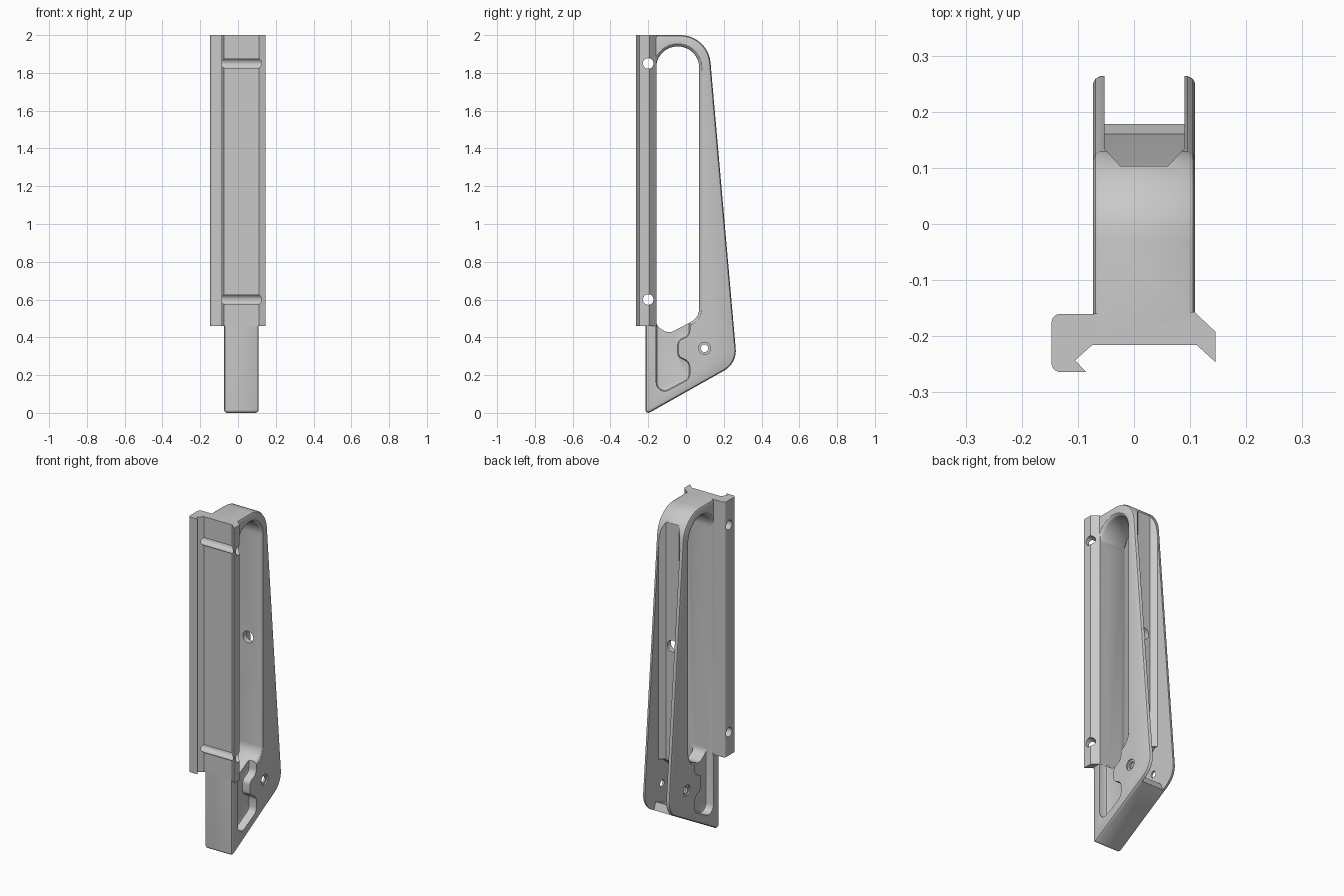
import bpy, bmesh, math
from mathutils import Vector

cube = bpy.data.objects.get("Cube")
if cube:
    bpy.data.objects.remove(cube)

grey = bpy.data.materials.new("plain_grey")
grey.use_nodes = True
grey.diffuse_color = (0.58, 0.58, 0.58, 1)
grey.node_tree.nodes["Principled BSDF"].inputs["Base Color"].default_value = grey.diffuse_color


def rounded(points, steps=10):
    """Counter-clockwise outline from (a, b, corner radius) points."""
    area = sum(p[0] * q[1] - q[0] * p[1] for p, q in zip(points, points[1:] + points[:1]))
    if area < 0:
        points = points[::-1]
    out = []
    for i, (a, b, r) in enumerate(points):
        p = Vector((a, b))
        u = (Vector(points[i - 1][:2]) - p).normalized()
        v = (Vector(points[(i + 1) % len(points)][:2]) - p).normalized()
        if r == 0:
            out.append(p)
            continue
        half = u.angle(v) / 2
        centre = p + (u + v).normalized() * r / math.sin(half)
        start = p + u * r / math.tan(half) - centre
        end = p + v * r / math.tan(half) - centre
        a0 = math.atan2(start.y, start.x)
        turn = (math.atan2(end.y, end.x) - a0 + math.pi) % math.tau - math.pi
        for k in range(steps + 1):
            t = a0 + turn * k / steps
            out.append(centre + Vector((math.cos(t), math.sin(t))) * r)
    return out


def offset(outline, d):
    """Move a counter-clockwise outline outward by d."""
    out = []
    for i, p in enumerate(outline):
        e = (p - outline[i - 1]).normalized()
        f = (outline[(i + 1) % len(outline)] - p).normalized()
        n, m = Vector((e.y, -e.x)), Vector((f.y, -f.x))
        out.append(p + (n + m) * d / (1 + n.dot(m)))
    return out


def loft(name, outline, sections, axis="X"):
    """Solid through offset copies of an outline at (position, offset) sections."""
    bm = bmesh.new()
    rings = []
    for pos, d in sections:
        ring = offset(outline, d)
        rings.append([bm.verts.new((pos, p.x, p.y) if axis == "X" else (p.x, p.y, pos))
                      for p in ring])
    for low, high in zip(rings, rings[1:]):
        for i in range(len(low)):
            bm.faces.new((low[i - 1], low[i], high[i], high[i - 1]))
    bm.faces.new(rings[0][::-1])
    bm.faces.new(rings[-1])
    bmesh.ops.recalc_face_normals(bm, faces=bm.faces)
    mesh = bpy.data.meshes.new(name)
    bm.to_mesh(mesh)
    bm.free()
    mesh.materials.append(grey)
    obj = bpy.data.objects.new(name, mesh)
    bpy.context.collection.objects.link(obj)
    return obj


def circle(a, b, r, n=32):
    return [Vector((a + r * math.cos(math.tau * i / n), b + r * math.sin(math.tau * i / n)))
            for i in range(n)]


def combine(target, tool, operation="DIFFERENCE"):
    mod = target.modifiers.new("shape", "BOOLEAN")
    mod.operation, mod.solver, mod.object = operation, "EXACT", tool
    bpy.context.view_layer.objects.active = target
    bpy.ops.object.modifier_apply(modifier=mod.name)
    bpy.data.objects.remove(tool)


LEFT, RIGHT = -0.073, 0.109

# Body with softly rounded side edges
side = rounded([(-0.215, -0.011, 0.016), (-0.215, 2, 0), (0.117, 2, 0.16), (0.27, 0.262, 0.12)])
body = loft("grip_frame", side, [(LEFT, -0.013), (LEFT + 0.004, -0.005), (LEFT + 0.013, 0),
                                 (RIGHT - 0.013, 0), (RIGHT - 0.004, -0.005), (RIGHT, -0.013)])

# Long finger opening with flared rims
opening = rounded([(-0.158, 1.94, 0.113), (0.07, 1.94, 0.113), (0.07, 0.505, 0.08),
                   (-0.09, 0.42, 0.05), (-0.158, 0.46, 0.05)], 14)
combine(body, loft("opening_cutter", opening,
                   [(LEFT - 0.01, 0.024), (LEFT, 0.014), (LEFT + 0.006, 0.005), (LEFT + 0.016, 0),
                    (RIGHT - 0.016, 0), (RIGHT - 0.006, 0.005), (RIGHT, 0.014),
                    (RIGHT + 0.01, 0.024)]))

# Lower pocket on each side, leaving a central web
pocket = rounded([(-0.158, 0.5, 0), (-0.158, 0.085, 0.045), (0.02, 0.18, 0.04),
                  (0.02, 0.27, 0.04), (-0.04, 0.3, 0.03), (-0.04, 0.38, 0.03),
                  (0.02, 0.41, 0.04), (0.02, 0.5, 0)], 6)
for face, inward in ((LEFT, 1), (RIGHT, -1)):
    combine(body, loft("pocket_cutter", pocket,
                       [(face - inward * 0.02, 0), (face + inward * 0.04, 0),
                        (face + inward * 0.047, -0.004), (face + inward * 0.05, -0.012)]))

# Front clamping rail: rounded jaw on one side, angled lip on the other
rail = rounded([(-0.075, -0.216, 0), (-0.105, -0.243, 0), (-0.085, -0.264, 0),
                (-0.147, -0.264, 0.016), (-0.147, -0.16, 0.016), (-0.073, -0.16, 0),
                (0.108, -0.157, 0), (0.145, -0.192, 0), (0.145, -0.246, 0), (0.112, -0.216, 0)], 6)
combine(body, loft("rail", rail, [(0.46, 0), (2, 0)], "Z"), "UNION")

# Cross grooves through the rail
for z in (0.6, 1.85):
    combine(body, loft("groove_cutter", circle(-0.2, z, 0.028), [(-0.3, 0), (0.3, 0)]))

# Rear channel with chamfered floor
channel = rounded([(-0.053, 0.4, 0), (-0.053, 0.135, 0), (-0.024, 0.103, 0),
                   (0.06, 0.103, 0), (0.09, 0.135, 0), (0.09, 0.4, 0)])
combine(body, loft("channel_cutter", channel, [(0.4, 0), (2.1, 0)], "Z"))

# Wider hollow around the pivot
hollow = rounded([(0.4, 0.5, 0), (0.11, 0.5, 0), (0.035, 0.44, 0.03), (0.035, 0.2, 0.03),
                  (0.16, 0.255, 0), (0.19, 0.18, 0), (0.4, 0.18, 0)], 6)
combine(body, loft("hollow_cutter", hollow, [(-0.053, 0), (0.09, 0)]))

# Pivot hole with a shallow counterbore on both sides
combine(body, loft("pivot_cutter", circle(0.098, 0.342, 0.02),
                   [(-0.2, 0.012), (LEFT + 0.008, 0.012), (LEFT + 0.0085, 0),
                    (RIGHT - 0.0085, 0), (RIGHT - 0.008, 0.012), (0.2, 0.012)]))

# Round hole through the channel floor
hole = loft("floor_hole_cutter", circle(0, 0, 0.035), [(0.0, 0), (0.16, 0)], "Z")
for v in hole.data.vertices:
    x, y, z = v.co
    v.co = (x + 0.018, z, 1.19 - y)
combine(body, hole)

bpy.ops.object.select_all(action="DESELECT")
body.select_set(True)
bpy.context.view_layer.objects.active = body
bpy.ops.object.shade_smooth_by_angle(angle=math.radians(30))
